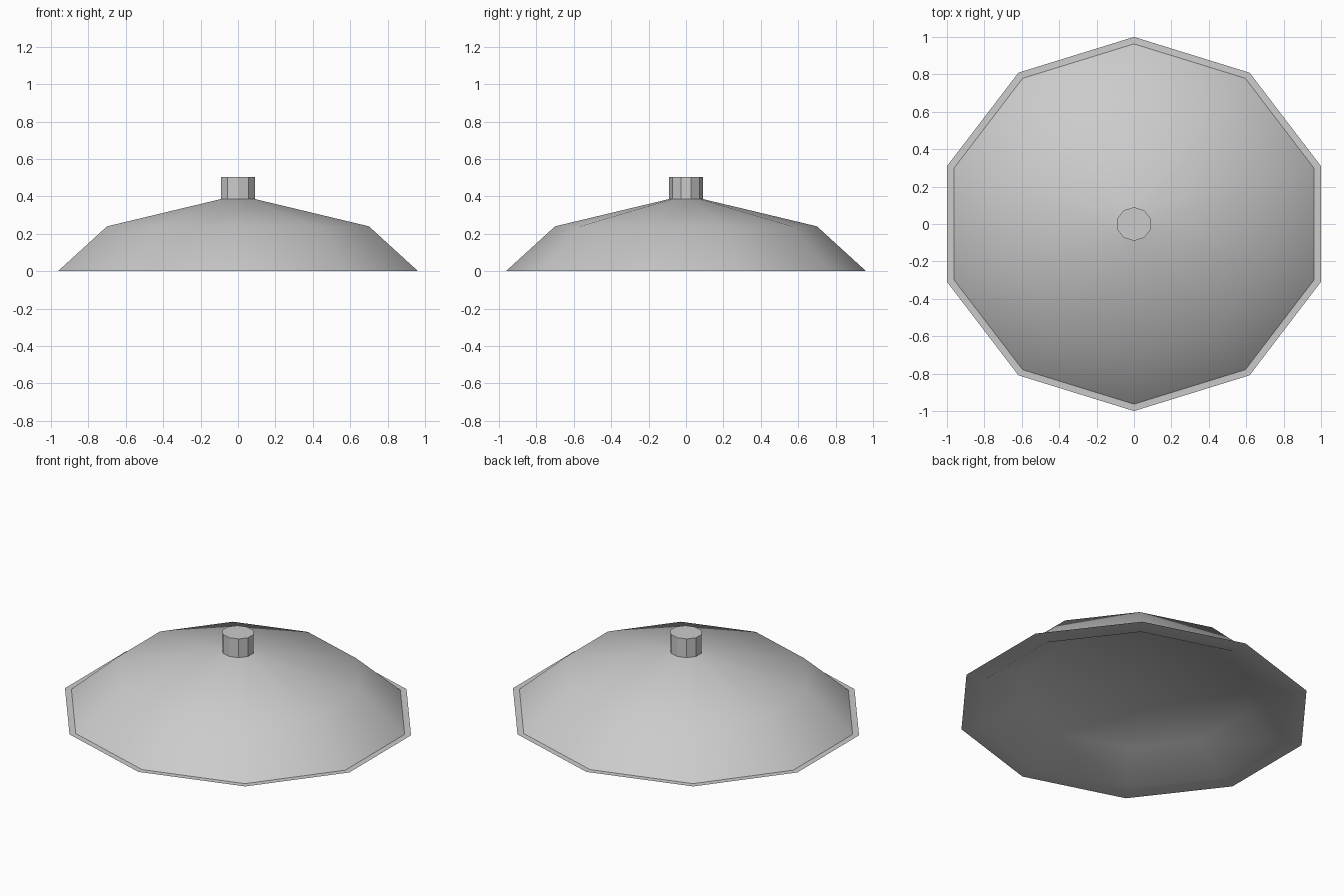
import bpy, bmesh, math

cube = bpy.data.objects.get("Cube")
if cube:
    bpy.data.objects.remove(cube, do_unlink=True)

SIDES = 10
STRETCH = 1 / math.cos(math.pi / SIDES)  # widens the decagon so x and y match

grey = bpy.data.materials.new("light_grey")
grey.use_nodes = True
grey.diffuse_color = (0.6, 0.6, 0.6, 1)
grey.node_tree.nodes["Principled BSDF"].inputs["Base Color"].default_value = (0.6, 0.6, 0.6, 1)


def lathe(name, profile, cap_first=False, sharp=35):
    """Sweep (radius, height) points around z as a ten-sided shape, capped at the last ring."""
    bm = bmesh.new()
    rings = []
    for r, z in profile:
        ring = []
        for i in range(SIDES):
            a = math.pi / 2 + 2 * math.pi * i / SIDES
            ring.append(bm.verts.new((r * STRETCH * math.cos(a), r * math.sin(a), z)))
        rings.append(ring)
    for low, high in zip(rings, rings[1:]):
        for i in range(SIDES):
            j = (i + 1) % SIDES
            bm.faces.new((low[i], low[j], high[j], high[i]))
    bm.faces.new(rings[-1])
    if cap_first:
        bm.faces.new(reversed(rings[0]))
    mesh = bpy.data.meshes.new(name)
    bm.to_mesh(mesh)
    bm.free()
    mesh.materials.append(grey)
    obj = bpy.data.objects.new(name, mesh)
    bpy.context.collection.objects.link(obj)
    bpy.ops.object.select_all(action="DESELECT")
    obj.select_set(True)
    bpy.context.view_layer.objects.active = obj
    bpy.ops.object.shade_smooth_by_angle(angle=math.radians(sharp))
    return obj


# Outer wall and roof of the shade
lathe("shade", [(0.963, 0.0), (0.70, 0.24), (0.09, 0.386)])

# Thin flat rim running into the hollow underside, facing down
lining = lathe("lining", [(1.0, 0.0), (0.885, 0.0), (0.66, 0.13), (0.09, 0.18)])
lining.data.flip_normals()

# Short stem on the roof
lathe("stem", [(0.09, 0.37), (0.09, 0.505)], cap_first=True, sharp=30)
